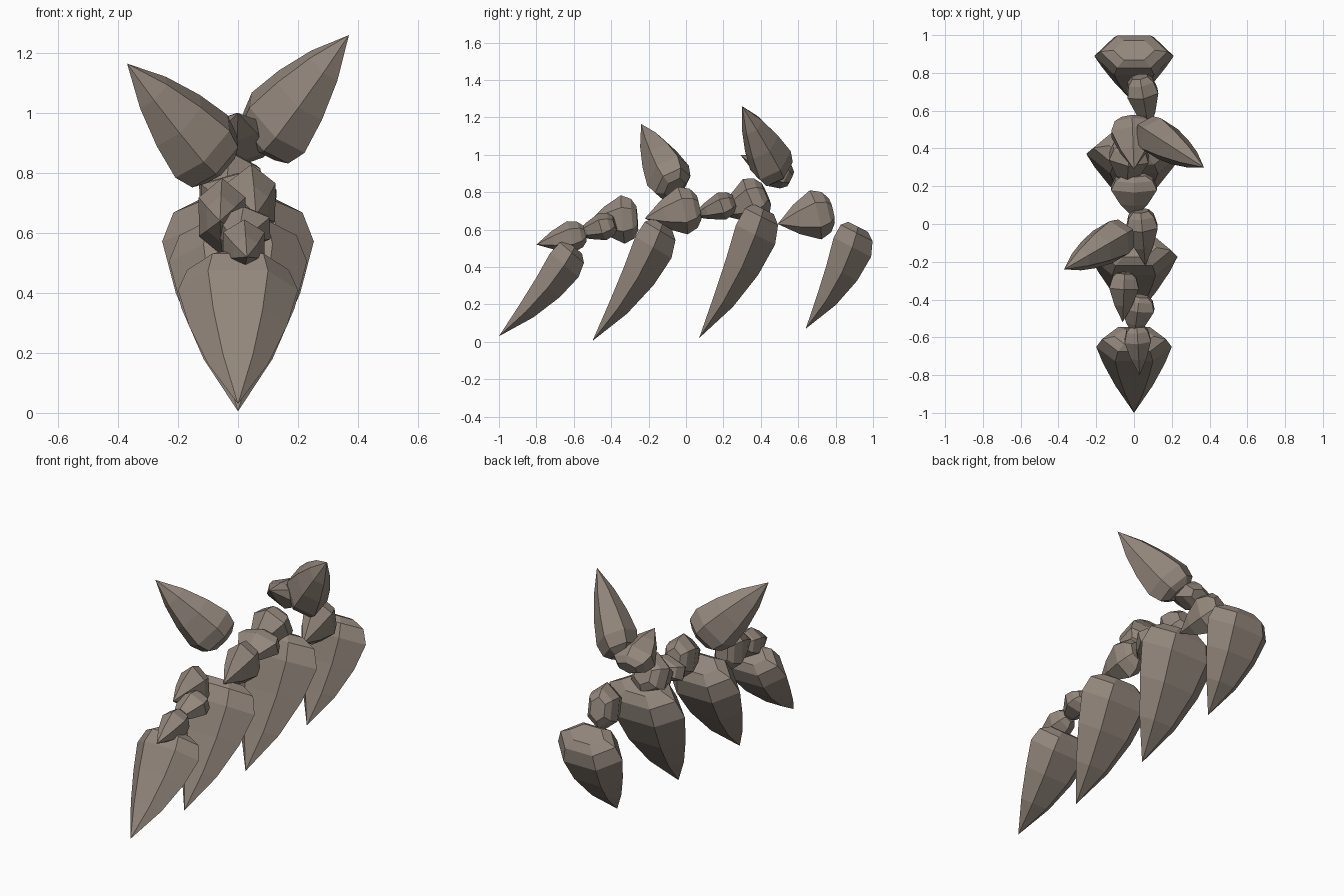
import bpy, bmesh, math
from mathutils import Vector

cube = bpy.data.objects.get("Cube")
if cube:
    bpy.data.objects.remove(cube, do_unlink=True)

stone = bpy.data.materials.new("grey_brown_stone")
stone.use_nodes = True
color = (0.29, 0.24, 0.2, 1)
stone.diffuse_color = color
stone.node_tree.nodes["Principled BSDF"].inputs["Base Color"].default_value = color
stone.node_tree.nodes["Principled BSDF"].inputs["Roughness"].default_value = 0.9

# Shard profiles: position from tip to blunt end, and relative radius
LONG = [(0.28, 0.5), (0.55, 0.82), (0.8, 1.0), (0.94, 0.85), (1.0, 0.52)]
SHORT = [(0.35, 0.6), (0.7, 1.0), (0.9, 0.82), (1.0, 0.5)]
SIDES = 6


def shard(name, tip, end, wide, thick, profile, wide_dir=(0, 0, 1), bulge=0.0):
    """Flattened six-sided spike with a sharp tip and a blunt capped end."""
    tip, end = Vector(tip), Vector(end)
    axis = (end - tip).normalized()
    u = Vector(wide_dir)
    u = (u - axis * u.dot(axis)).normalized()
    v = axis.cross(u)
    bm = bmesh.new()
    rings = []
    for t, r in profile:
        centre = tip.lerp(end, t) + Vector((0, bulge * 4 * t * (1 - t), 0))
        ring = []
        for i in range(SIDES):
            a = math.tau * i / SIDES
            ring.append(bm.verts.new(
                centre + u * (wide * r * math.cos(a)) + v * (thick * r * math.sin(a))))
        rings.append(ring)
    point = bm.verts.new(tip)
    for i in range(SIDES):
        j = (i + 1) % SIDES
        bm.faces.new((point, rings[0][j], rings[0][i]))
        for low, high in zip(rings, rings[1:]):
            bm.faces.new((low[i], low[j], high[j], high[i]))
    bm.faces.new(rings[-1])
    bmesh.ops.recalc_face_normals(bm, faces=bm.faces)
    mesh = bpy.data.meshes.new(name)
    bm.to_mesh(mesh)
    bm.free()
    mesh.materials.append(stone)
    obj = bpy.data.objects.new(name, mesh)
    bpy.context.collection.objects.link(obj)


# Four large claws hanging forward and down
claws = [
    ("claw_front", (0, -1.0, 0.03), (0, -0.595, 0.505), 0.20, 0.115),
    ("claw_mid_front", (0, -0.5, 0.005), (0, -0.125, 0.63), 0.23, 0.13),
    ("claw_mid_back", (0, 0.07, 0.02), (0, 0.415, 0.71), 0.253, 0.135),
    ("claw_back", (0, 0.64, 0.07), (0, 0.92, 0.615), 0.21, 0.13),
]
for name, tip, end, wide, thick in claws:
    shard(name, tip, end, wide, thick, LONG, wide_dir=(1, 0, 0), bulge=0.04)

# Two raised wing spikes
shard("wing_right", (-0.37, -0.24, 1.165), (-0.06, -0.06, 0.82), 0.145, 0.115, LONG)
shard("wing_left", (0.37, 0.30, 1.26), (0.075, 0.49, 0.895), 0.145, 0.11, LONG)

# Small shards strung along the spine
spine = [
    ("spine_shard_1", (0.03, -0.80, 0.52), (0.015, -0.54, 0.58), 0.085, 0.08),
    ("spine_shard_2", (0.0, -0.60, 0.57), (0.03, -0.38, 0.635), 0.075, 0.10),
    ("spine_shard_3", (-0.06, -0.52, 0.64), (-0.05, -0.26, 0.66), 0.13, 0.09),
    ("spine_shard_4", (0.06, -0.22, 0.66), (0.035, 0.07, 0.72), 0.13, 0.095),
    ("spine_shard_5", (0.0, 0.03, 0.67), (0.0, 0.26, 0.75), 0.075, 0.14),
    ("spine_shard_6", (-0.04, 0.18, 0.68), (-0.02, 0.43, 0.79), 0.125, 0.12),
    ("spine_shard_7", (0.08, 0.49, 0.63), (0.03, 0.78, 0.70), 0.135, 0.095),
    ("wing_joint", (0.0, 0.29, 1.0), (-0.01, 0.56, 0.87), 0.085, 0.13),
]
for name, tip, end, wide, thick in spine:
    shard(name, tip, end, wide, thick, SHORT)
